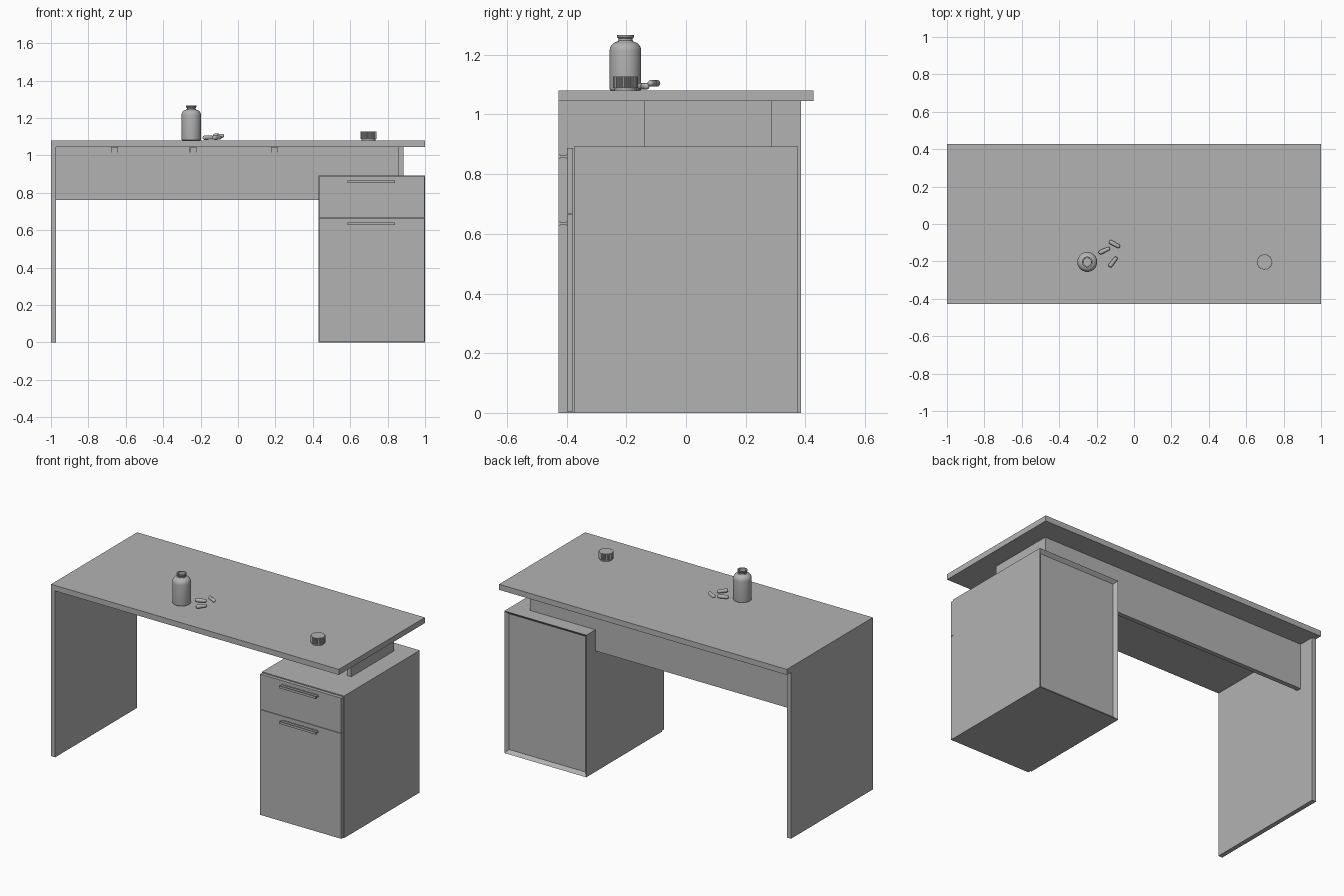
import bpy, bmesh, math
from mathutils import Vector, Matrix

cube = bpy.data.objects.get("Cube")
if cube:
    bpy.data.objects.remove(cube, do_unlink=True)

grey = bpy.data.materials.new("plain_grey")
grey.use_nodes = True
colour = (0.45, 0.45, 0.45, 1)
grey.diffuse_color = colour
grey.node_tree.nodes["Principled BSDF"].inputs["Base Color"].default_value = colour


def finish(name, bm, smooth=False):
    bmesh.ops.recalc_face_normals(bm, faces=bm.faces[:])
    mesh = bpy.data.meshes.new(name)
    bm.to_mesh(mesh)
    bm.free()
    mesh.materials.append(grey)
    obj = bpy.data.objects.new(name, mesh)
    bpy.context.collection.objects.link(obj)
    if smooth:
        bpy.ops.object.select_all(action='DESELECT')
        obj.select_set(True)
        bpy.context.view_layer.objects.active = obj
        bpy.ops.object.shade_smooth_by_angle(angle=math.radians(35))
    return obj


def add_box(bm, x, y, z):
    lo, hi = Vector((x[0], y[0], z[0])), Vector((x[1], y[1], z[1]))
    matrix = Matrix.Translation((lo + hi) / 2) @ Matrix.Diagonal((*(hi - lo), 1))
    bmesh.ops.create_cube(bm, size=1, matrix=matrix)


def box(name, x, y, z):
    bm = bmesh.new()
    add_box(bm, x, y, z)
    return finish(name, bm)


def lathe(name, profile, location, steps=48):
    bm = bmesh.new()
    verts = [bm.verts.new((r, 0, z)) for r, z in profile]
    edges = [bm.edges.new(pair) for pair in zip(verts, verts[1:])]
    bmesh.ops.spin(bm, geom=verts + edges, cent=(0, 0, 0), axis=(0, 0, 1),
                   angle=math.tau, steps=steps)
    bmesh.ops.remove_doubles(bm, verts=bm.verts[:], dist=0.0001)
    obj = finish(name, bm, smooth=True)
    obj.location = location
    return obj


def arc(cx, cz, radius, start, end, count=7):
    angles = [math.radians(start + (end - start) * i / (count - 1)) for i in range(count)]
    return [(cx + radius * math.cos(a), cz + radius * math.sin(a)) for a in angles]


# Desk panels
TOP = 1.08
UNDER = 1.045
box("tabletop", (-1, 1), (-0.427, 0.427), (UNDER, TOP))
box("side_panel", (-1, -0.972), (-0.427, 0.385), (0, UNDER))
box("modesty_panel_lower", (-0.972, 0.43), (0.257, 0.286), (0.76, 0.893))
box("modesty_panel_upper", (-0.972, 0.885), (0.257, 0.286), (0.893, UNDER))
box("cabinet_riser", (0.856, 0.885), (-0.14, 0.257), (0.893, UNDER))

# Cabinet with a recessed back
bm = bmesh.new()
add_box(bm, (0.43, 1), (-0.376, 0.376), (0, 0.893))
bm.normal_update()
back = [f for f in bm.faces if f.normal.y > 0.9]
bmesh.ops.inset_region(bm, faces=back, thickness=0.02, use_even_offset=True)
bmesh.ops.translate(bm, verts=back[0].verts[:], vec=(0, -0.02, 0))
finish("cabinet_body", bm)

# Drawers and handles
for part, low, high, grip in (("upper", 0.668, 0.888, 0.859), ("lower", 0.004, 0.665, 0.635)):
    box(part + "_drawer_front", (0.433, 0.997), (-0.399, -0.378), (low, high))
    bm = bmesh.new()
    span = (0.585, 0.84)
    add_box(bm, span, (-0.428, -0.42), (grip - 0.007, grip + 0.007))
    add_box(bm, span, (-0.42, -0.402), (grip - 0.003, grip + 0.003))
    add_box(bm, span, (-0.402, -0.398), (grip - 0.007, grip + 0.007))
    finish(part + "_drawer_handle", bm)

# Angle brackets under the tabletop
for i, x in enumerate((-0.66, -0.24, 0.195)):
    bm = bmesh.new()
    w = 0.019
    add_box(bm, (x - w, x + w), (0.218, 0.257), (UNDER - 0.005, UNDER))
    add_box(bm, (x - w, x + w), (0.252, 0.257), (UNDER - 0.038, UNDER))
    for side in (-1, 1):
        edge = sorted((x + side * w, x + side * (w - 0.004)))
        add_box(bm, edge, (0.235, 0.257), (UNDER - 0.03, UNDER))
    turn = Matrix.Translation((x, 0.25, UNDER - 0.022)) @ Matrix.Rotation(math.pi / 2, 4, 'X')
    bmesh.ops.create_cone(bm, cap_ends=True, segments=16, radius1=0.007, radius2=0.007,
                          depth=0.006, matrix=turn)
    finish("bracket_%d" % (i + 1), bm)

# Open bottle
outer = ([(0, 0), (0.047, 0)] + arc(0.047, 0.006, 0.006, -60, 0, 4)
         + arc(0.021, 0.133, 0.032, 0, 80)
         + [(0.024, 0.168), (0.024, 0.174), (0.029, 0.18), (0.029, 0.186)])
inner = [(0.022, 0.186), (0.021, 0.162), (0.048, 0.13), (0.048, 0.006), (0, 0.006)]
lathe("bottle", outer + inner, (-0.25, -0.203, TOP))

# Ridged cap
bm = bmesh.new()
ridges = 36
ring = []
for i in range(ridges * 4):
    radius = 0.042 if i % 4 < 2 else 0.039
    a = math.tau * i / (ridges * 4)
    ring.append(bm.verts.new((radius * math.cos(a), radius * math.sin(a), 0.008)))
side = bmesh.ops.extrude_face_region(bm, geom=[bm.faces.new(ring)])["geom"]
bmesh.ops.translate(bm, verts=[v for v in side if isinstance(v, bmesh.types.BMVert)],
                    vec=(0, 0, 0.04))
cap = finish("bottle_cap", bm)
cap.location = (0.698, -0.203, TOP)
lathe("cap_rim", [(0, 0), (0.037, 0), (0.037, 0.008), (0, 0.008)], (0.698, -0.203, TOP))

# Capsule pills
R, HALF = 0.0115, 0.022
shape = arc(0, -HALF, R, -90, 0) + [(R, 0), (R * 0.92, 0)] + arc(0, HALF, R * 0.92, 0, 90)
for i, (x, y, lift, angle) in enumerate(((-0.158, -0.142, 0.003, 25),
                                         (-0.104, -0.108, 0.013, -28),
                                         (-0.112, -0.203, 0.003, 53))):
    pill = lathe("pill_%d" % (i + 1), shape, (x, y, TOP + R + lift), 20)
    pill.rotation_euler = (0, math.pi / 2, math.radians(angle))
